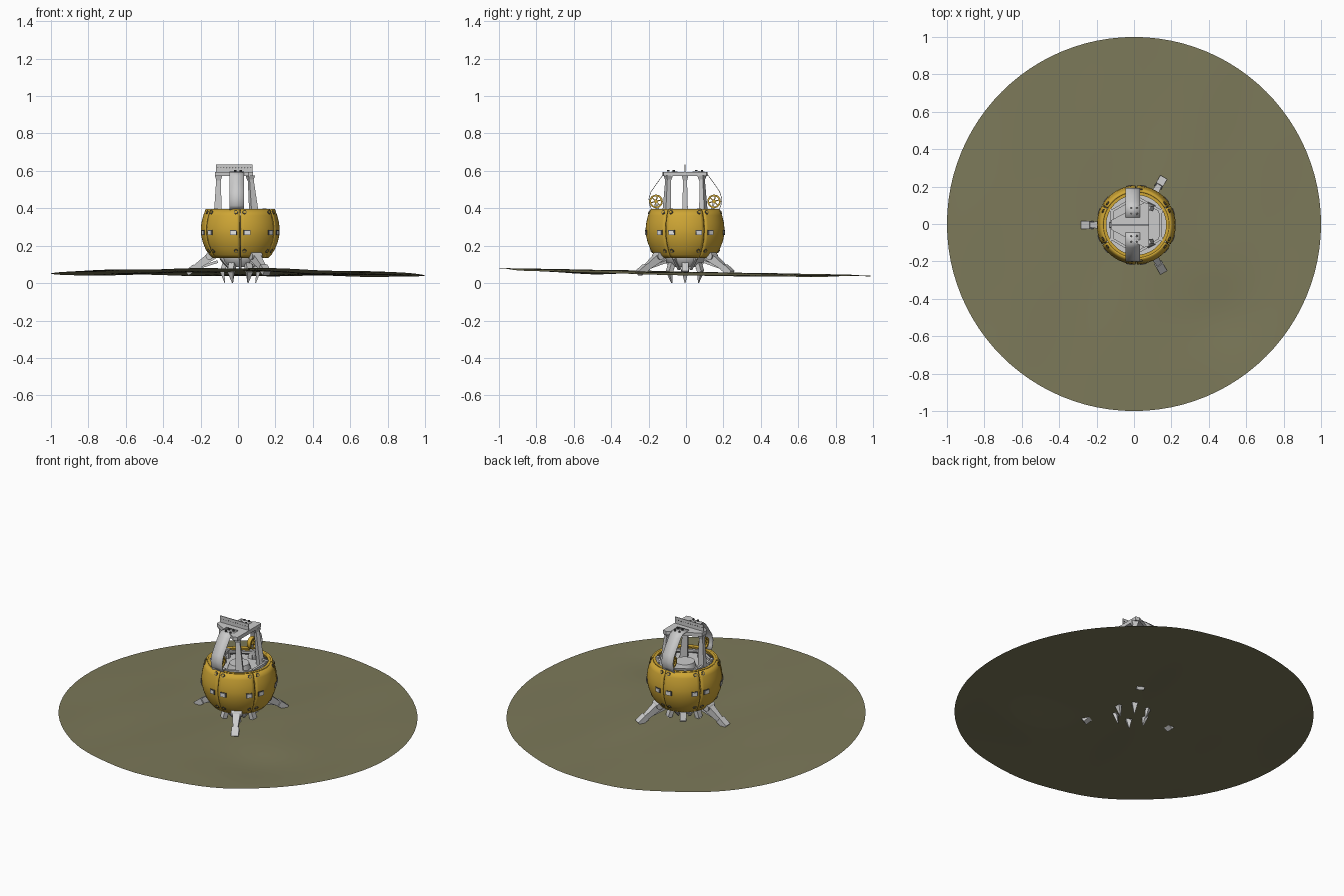
import bpy, bmesh, math
from math import sin, cos, radians, exp
from mathutils import Vector, Matrix

if "Cube" in bpy.data.objects:
    bpy.data.objects.remove(bpy.data.objects["Cube"])

CX, CY = 0.012, -0.005
CENTRE = Vector((CX, CY, 0))


def material(name, colour):
    m = bpy.data.materials.new(name)
    m.use_nodes = True
    m.diffuse_color = (*colour, 1)
    m.node_tree.nodes["Principled BSDF"].inputs["Base Color"].default_value = (*colour, 1)
    return m


GOLD = material("gold", (0.62, 0.38, 0.035))
GREY = material("light grey", (0.6, 0.6, 0.6))
DARK = material("dark grey", (0.1, 0.1, 0.1))
WHITE = material("white", (0.85, 0.85, 0.85))
SOIL = material("olive soil", (0.2, 0.19, 0.1))


def finish(name, bm, mat, smooth=None, thick=0):
    """Turn a bmesh into a named object."""
    me = bpy.data.meshes.new(name)
    if not thick and name != "ground":
        bmesh.ops.recalc_face_normals(bm, faces=bm.faces)
    bm.to_mesh(me)
    bm.free()
    me.materials.append(mat)
    ob = bpy.data.objects.new(name, me)
    bpy.context.collection.objects.link(ob)
    if smooth:
        bpy.ops.object.select_all(action='DESELECT')
        ob.select_set(True)
        bpy.context.view_layer.objects.active = ob
        bpy.ops.object.shade_smooth_by_angle(angle=radians(smooth))
    if thick:
        mod = ob.modifiers.new("thickness", 'SOLIDIFY')
        mod.thickness = thick
    return ob


def grid_faces(bm, rows):
    """Bridge neighbouring rows of vertices with quads."""
    for a, b in zip(rows, rows[1:]):
        for i in range(len(a) - 1):
            bm.faces.new((a[i], b[i], b[i + 1], a[i + 1]))


def polar(r, deg, z):
    a = radians(deg)
    return Vector((CX + r * cos(a), CY + r * sin(a), z))


def lathe(name, profile, mat, start=0, end=360, steps=48, thick=0):
    bm = bmesh.new()
    rows = [[bm.verts.new(polar(r, start + (end - start) * j / steps, z)) for r, z in profile]
            for j in range(steps + 1)]
    grid_faces(bm, rows)
    bmesh.ops.remove_doubles(bm, verts=bm.verts, dist=1e-5)
    return finish(name, bm, mat, 35, thick)


def beam(name, p, q, size_p, size_q, mat=GREY, side=None):
    """Tapered box from p to q; sizes are (side width, depth)."""
    p, q = Vector(p), Vector(q)
    d = (q - p).normalized()
    s = Vector(side) if side else d.cross(Vector((0, 0, 1)))
    s = (s - d * s.dot(d)).normalized()
    t = s.cross(d)
    bm = bmesh.new()
    ends = []
    for c, (w, h) in ((p, size_p), (q, size_q)):
        ends.append([bm.verts.new(c + s * w / 2 * i + t * h / 2 * j)
                     for i, j in ((-1, -1), (1, -1), (1, 1), (-1, 1))])
    for e in ends:
        bm.faces.new(e)
    for i in range(4):
        k = (i + 1) % 4
        bm.faces.new((ends[0][i], ends[0][k], ends[1][k], ends[1][i]))
    return finish(name, bm, mat)


def disc(name, at, axis, r, depth, mat, sides=16):
    bm = bmesh.new()
    m = Matrix.Translation(at) @ Vector(axis).to_track_quat('Z', 'Y').to_matrix().to_4x4()
    bmesh.ops.create_cone(bm, cap_ends=True, segments=sides, radius1=r, radius2=r,
                          depth=depth, matrix=m)
    return finish(name, bm, mat, 35)


# Ground: uneven round patch of soil
def ground_height(x, y):
    z = 0.059 - 0.02 * y - 0.006 * x - 0.013 * x * x
    z += 0.003 * sin(7 * x + 2 * y) * cos(4 * y - x) + 0.002 * sin(13 * x + 5) * sin(5 * y)
    return z - 0.016 * exp(-((x - 0.45) ** 2 + (y + 0.48) ** 2) / 0.04)


bm = bmesh.new()
rows = []
for i in range(29):
    r = i / 28
    rows.append([bm.verts.new((r * cos(a), r * sin(a), ground_height(r * cos(a), r * sin(a))))
                 for a in (math.tau * j / 96 for j in range(97))])
grid_faces(bm, rows)
bmesh.ops.remove_doubles(bm, verts=bm.verts, dist=1e-5)
finish("ground", bm, SOIL, 60)

# Hull: six gold petals with narrow gaps over an inner shell
HULL = [(0.15, 0.133), (0.166, 0.15), (0.185, 0.18), (0.201, 0.22), (0.21, 0.26),
        (0.211, 0.29), (0.207, 0.325), (0.198, 0.362), (0.185, 0.395)]


def hull_at(z):
    for (r0, z0), (r1, z1) in zip(HULL, HULL[1:]):
        if z <= z1:
            return r0 + (r1 - r0) * (z - z0) / (z1 - z0), (r1 - r0) / (z1 - z0)


def hull_plate(name, deg, z, w, h, lift, mat):
    """Thin rectangle lying on the hull."""
    r, slope = hull_at(z)
    a = radians(deg)
    t = Vector((-sin(a), cos(a), 0))
    n = t.cross(Vector((slope * cos(a), slope * sin(a), 1))).normalized()
    c = polar(r, deg, z)
    return beam(name, c - n * 0.004, c + n * lift, (w, h), (w, h), mat, side=t)


for k in range(6):
    mid = 60 * k
    lathe("hull_petal", HULL, GOLD, mid - 29.2, mid + 29.2, 12, 0.012)
    for off in (-20, 20):
        hull_plate("window_frame", mid + off, 0.27, 0.036, 0.028, 0.003, DARK)
        hull_plate("window_pane", mid + off, 0.27, 0.028, 0.02, 0.005, WHITE)
    for off in (-23, 23):
        for z in (0.172, 0.378):
            r, slope = hull_at(z)
            a = radians(mid + off)
            n = (cos(a), sin(a), -slope)
            disc("hull_bolt_ring", polar(r, mid + off, z), n, 0.011, 0.006, DARK)
            disc("hull_bolt", polar(r, mid + off, z), n, 0.007, 0.01, GOLD)
lathe("inner_shell", [(r - 0.014, z) for r, z in HULL[:-1]], DARK)
lathe("hull_base", [(0, 0.133), (0.151, 0.133), (0.151, 0.14), (0, 0.14)], GREY)
lathe("deck", [(0, 0.345), (0.186, 0.345)], GREY)
lathe("hull_rim", [(0.16, 0.385), (0.176, 0.385), (0.176, 0.393), (0.16, 0.393), (0.16, 0.385)], GOLD)

# Hexagonal truss inside the open top
for k in range(6):
    a, b = 60 * k + 30, 60 * k + 90
    beam("top_truss", polar(0.15, a, 0.385), polar(0.15, b, 0.385), (0.014, 0.014), (0.014, 0.014))
    beam("truss_post", polar(0.15, a, 0.34), polar(0.15, a, 0.4), (0.02, 0.02), (0.02, 0.02),
         side=(1, 0, 0))
lathe("deck_drum", [(0, 0.38), (0.055, 0.38), (0.065, 0.345)], GREY, steps=24)

# Underside collar with six claws
lathe("collar", [(0, 0.085), (0.07, 0.085), (0.1, 0.115), (0.105, 0.134)], GREY)
for k in range(6):
    a = 60 * k
    beam("claw_arm", polar(0.075, a, 0.125), polar(0.097, a, 0.06), (0.035, 0.025), (0.035, 0.025))
    beam("claw_tip", polar(0.097, a, 0.062), polar(0.082, a, 0), (0.034, 0.022), (0.004, 0.004))
    beam("collar_strut", polar(0.06, a + 30, 0.075), polar(0.12, a + 30, 0.135),
         (0.014, 0.014), (0.014, 0.014))

# Three landing legs with feet
for a in (60, 180, 300):
    beam("leg", polar(0.14, a, 0.155), polar(0.25, a, 0.076), (0.05, 0.05), (0.026, 0.028))
    beam("leg_brace", polar(0.12, a, 0.115), polar(0.225, a, 0.082), (0.02, 0.014), (0.016, 0.014))
    beam("foot", polar(0.24, a, 0.086), polar(0.286, a, 0.053), (0.042, 0.036), (0.042, 0.03))
    t = Vector((-sin(radians(a)), cos(radians(a)), 0))
    disc("leg_hinge", polar(0.165, a, 0.145), t, 0.02, 0.062, GREY)

# Tower: three pillars and braces carrying a triangular top plate
for base, top, side in (((-0.108, CY, 0.345), (-0.104, CY, 0.575), (0, 1, 0)),
                        ((0.088, CY + 0.1, 0.345), (0.066, CY + 0.09, 0.575), (0.5, 1, 0)),
                        ((0.088, CY - 0.1, 0.345), (0.066, CY - 0.09, 0.575), (-0.5, 1, 0))):
    beam("tower_pillar", base, top, (0.032, 0.045), (0.02, 0.022), side=side)
    beam("pillar_head", (top[0], top[1], 0.545), (top[0], top[1], 0.575), (0.02, 0.022),
         (0.036, 0.04), side=side)

bm = bmesh.new()
outline = [(-0.122, -0.025), (0.055, -0.12), (0.08, -0.115)]
outline += [(x, -y) for x, y in reversed(outline)]
face = bm.faces.new([bm.verts.new((x, y + CY, 0.573)) for x, y in outline])
up = bmesh.ops.extrude_face_region(bm, geom=[face])["geom"]
bmesh.ops.translate(bm, vec=(0, 0, 0.022), verts=[v for v in up if isinstance(v, bmesh.types.BMVert)])
finish("top_plate", bm, GREY)

# Upright fin with a row of holes along its foot
beam("top_fin", (-0.02, CY, 0.59), (-0.02, CY, 0.634), (0.196, 0.005), (0.196, 0.005), side=(1, 0, 0))
for i in range(12):
    disc("fin_hole", (-0.108 + 0.016 * i, CY, 0.617), (0, 1, 0), 0.003, 0.007, DARK, 8)
for x in (-0.015, 0.015):
    for y in (-0.09, -0.06, 0.06, 0.09):
        disc("plate_bolt", (x, CY + y, 0.6), (0, 0, 1), 0.006, 0.008, DARK, 10)

# Curved side panels and gold wheels, mirrored front to back
PANEL = [(0.04, 0.597), (0.1, 0.594), (0.122, 0.575), (0.155, 0.53), (0.184, 0.488),
         (0.195, 0.45), (0.19, 0.415), (0.178, 0.39)]
for s in (-1, 1):
    bm = bmesh.new()
    grid_faces(bm, [[bm.verts.new((x, CY + s * y, z)) for x in (-0.046, 0.032)] for y, z in PANEL])
    finish("side_panel", bm, GREY, 40, 0.003)
    hub = Vector((-0.008, CY + s * 0.155, 0.437))
    bm = bmesh.new()
    rows = []
    for j in range(33):
        a = math.tau * j / 32
        rows.append([bm.verts.new(hub + Vector((w, r * cos(a), r * sin(a))))
                     for r, w in ((0.036, -0.012), (0.036, 0.012), (0.027, 0.012),
                                  (0.027, -0.012), (0.036, -0.012))])
    grid_faces(bm, rows)
    bmesh.ops.remove_doubles(bm, verts=bm.verts, dist=1e-5)
    finish("wheel_rim", bm, GOLD, 35)
    disc("wheel_hub", hub, (1, 0, 0), 0.01, 0.028, GOLD)
    for k in range(3):
        a = radians(60 * k + 15)
        d = Vector((0, cos(a), sin(a))) * 0.03
        beam("wheel_spoke", hub - d, hub + d, (0.012, 0.006), (0.012, 0.006), GOLD, side=(1, 0, 0))
    beam("wheel_stand", (-0.008, CY + s * 0.14, 0.345), (-0.008, CY + s * 0.152, 0.43),
         (0.03, 0.014), (0.012, 0.01), side=(1, 0, 0))
